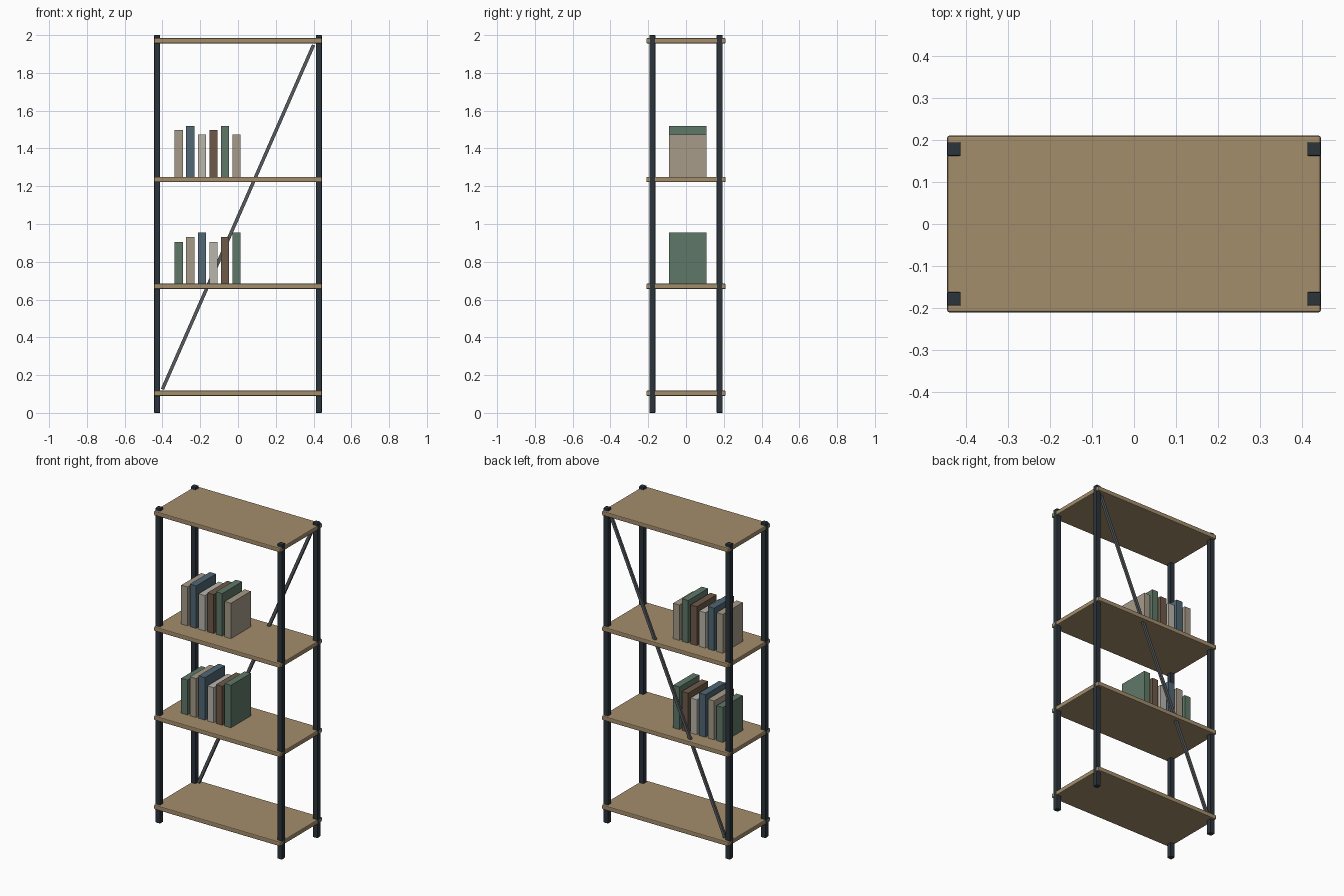
import bpy
from math import atan2, hypot
from mathutils import Vector

if "Cube" in bpy.data.objects:
    bpy.data.objects.remove(bpy.data.objects["Cube"])


def material(name, hex_code):
    def lin(c):
        c /= 255
        return c / 12.92 if c <= 0.04045 else ((c + 0.055) / 1.055) ** 2.4
    m = bpy.data.materials.new(name)
    rgb = [lin(int(hex_code[i:i + 2], 16)) for i in (0, 2, 4)]
    m.diffuse_color = (*rgb, 1)
    m.use_nodes = True
    m.node_tree.nodes["Principled BSDF"].inputs["Base Color"].default_value = m.diffuse_color
    return m


def box(name, center, size, mat, bevel=0.0, rot_y=0.0):
    bpy.ops.mesh.primitive_cube_add(size=1, location=center)
    ob = bpy.context.object
    ob.name = name
    ob.scale = size
    bpy.ops.object.transform_apply(location=False, rotation=False, scale=True)
    ob.rotation_euler.y = rot_y
    ob.data.materials.append(mat)
    if bevel:
        mod = ob.modifiers.new("edge", 'BEVEL')
        mod.width = bevel
        mod.segments = 2
    return ob


wood = material("wood", "A48D6C")
metal = material("dark_metal", "2B343B")
steel = material("brace_metal", "565A5E")
covers = [material("cover_" + n, h) for n, h in (
    ("green", "5F7868"), ("tan", "A69B89"), ("blue", "506775"),
    ("pale", "BAB6AC"), ("brown", "6E5A49"))]

# Four corner posts
POST, PX, PY = 0.032, 0.428, 0.178
for sx, side in ((-1, "left"), (1, "right")):
    for sy, end in ((-1, "front"), (1, "back")):
        box(f"{end}_{side}_post", (sx * PX, sy * PY, 1.0),
            (POST, POST, 2.0), metal, 0.003)

# Shelf boards
THICK = 0.028
SHELVES = (0.104, 0.67, 1.236, 1.97)
for i, z in enumerate(SHELVES):
    box(f"shelf_{i + 1}", (0, 0, z), (0.888, 0.42, THICK), wood, 0.005)

# Diagonal brace across the back
a, b = Vector((-0.40, PY, 0.125)), Vector((0.40, PY, 1.948))
d = b - a
box("back_brace", (a + b) / 2, (0.018, 0.014, hypot(d.x, d.z)), steel,
    rot_y=atan2(d.x, d.z))

# Rows of books on the two middle shelves
for level, first_height, colour in ((1, 0, 0), (2, 1, 1)):
    base = SHELVES[level] + THICK / 2
    heights = ((0.222, 0.247, 0.27), (0.247, 0.27, 0.225))[first_height]
    for k in range(6):
        h = heights[k % 3]
        box(f"book_{level}_{k + 1}", (-0.313 + 0.061 * k, 0.009, base + h / 2),
            (0.044, 0.2, h), covers[(k + colour) % 5])
